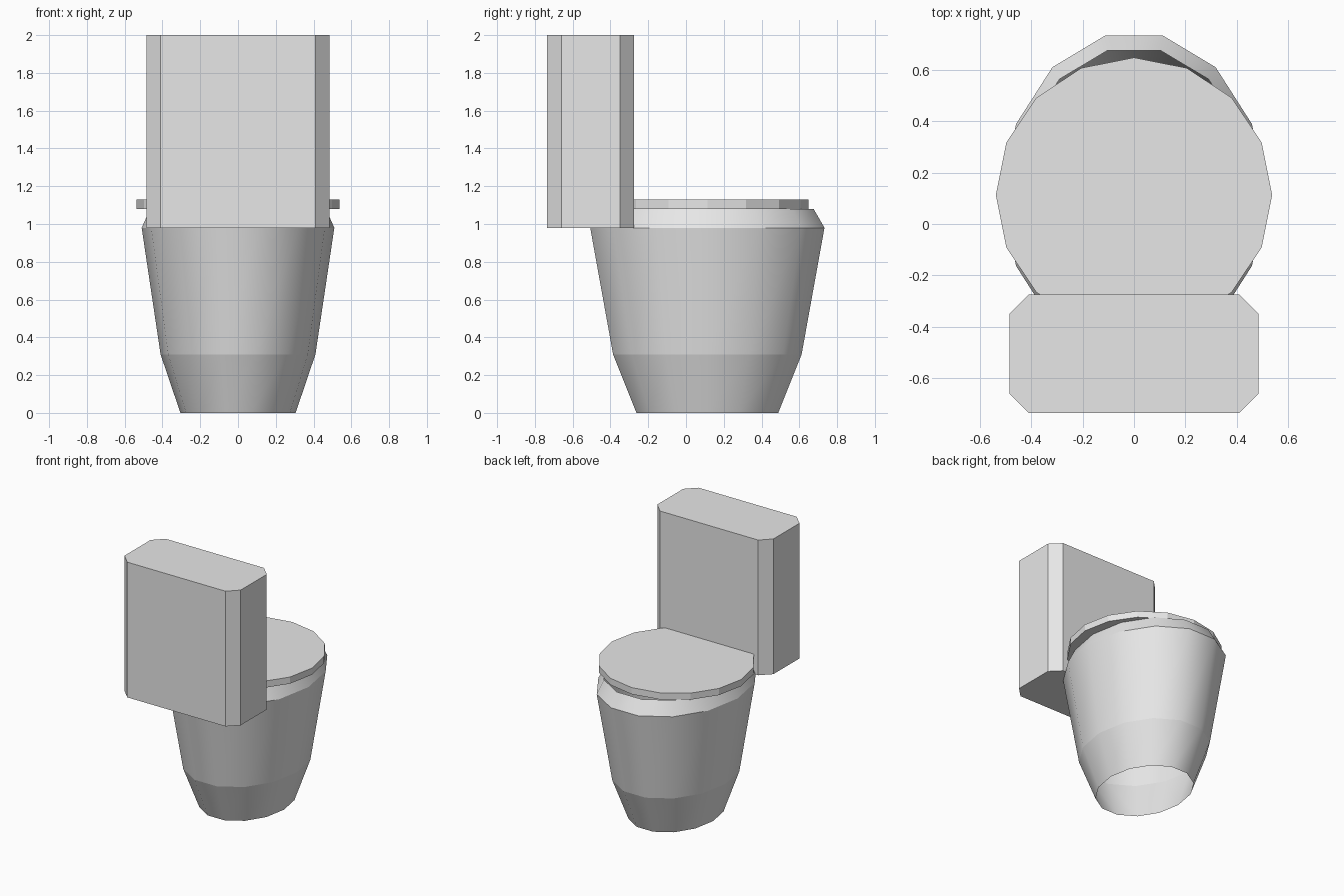
import bpy, bmesh, math

cube = bpy.data.objects.get("Cube")
if cube:
    bpy.data.objects.remove(cube, do_unlink=True)

porcelain = bpy.data.materials.new("porcelain")
porcelain.use_nodes = True
colour = (0.8, 0.8, 0.8, 1)
porcelain.diffuse_color = colour
porcelain.node_tree.nodes["Principled BSDF"].inputs["Base Color"].default_value = colour

CENTRE_Y = 0.113


def finish(bm, name):
    mesh = bpy.data.meshes.new(name)
    bm.to_mesh(mesh)
    bm.free()
    mesh.materials.append(porcelain)
    obj = bpy.data.objects.new(name, mesh)
    bpy.context.collection.objects.link(obj)
    return obj


def ring(bm, sides, rx, ry, z):
    turn = 2 * math.pi / sides
    return [bm.verts.new((rx * math.cos(i * turn), CENTRE_Y + ry * math.sin(i * turn), z))
            for i in range(sides)]


def loft(bm, sides, levels):
    rings = [ring(bm, sides, *level) for level in levels]
    for low, high in zip(rings, rings[1:]):
        for i in range(sides):
            j = (i + 1) % sides
            bm.faces.new((low[i], low[j], high[j], high[i]))
    return rings


# Bowl: open tapered shell, smooth around with crisp horizontal edges
bm = bmesh.new()
loft(bm, 14, [(0.305, 0.385, 0), (0.41, 0.512, 0.31),
              (0.51, 0.636, 0.98), (0.465, 0.577, 1.08)])
for face in bm.faces:
    face.smooth = True
for edge in bm.edges:
    edge.smooth = abs(edge.verts[0].co.z - edge.verts[1].co.z) > 0.01
finish(bm, "bowl")

# Lid: flat faceted disc
bm = bmesh.new()
bottom, top = loft(bm, 16, [(0.538, 0.535, 1.08), (0.538, 0.535, 1.13)])
bm.faces.new(top)
bm.faces.new(bottom[::-1])
finish(bm, "lid")

# Tank: box with chamfered upright edges
bm = bmesh.new()
bmesh.ops.create_cube(bm, size=1)
bmesh.ops.scale(bm, vec=(0.97, 0.46, 1.02), verts=bm.verts)
bmesh.ops.translate(bm, vec=(0, -0.505, 1.49), verts=bm.verts)
upright = [e for e in bm.edges if abs(e.verts[0].co.z - e.verts[1].co.z) > 0.5]
bmesh.ops.bevel(bm, geom=upright, offset=0.075, offset_type='OFFSET',
                segments=1, affect='EDGES')
finish(bm, "tank")
